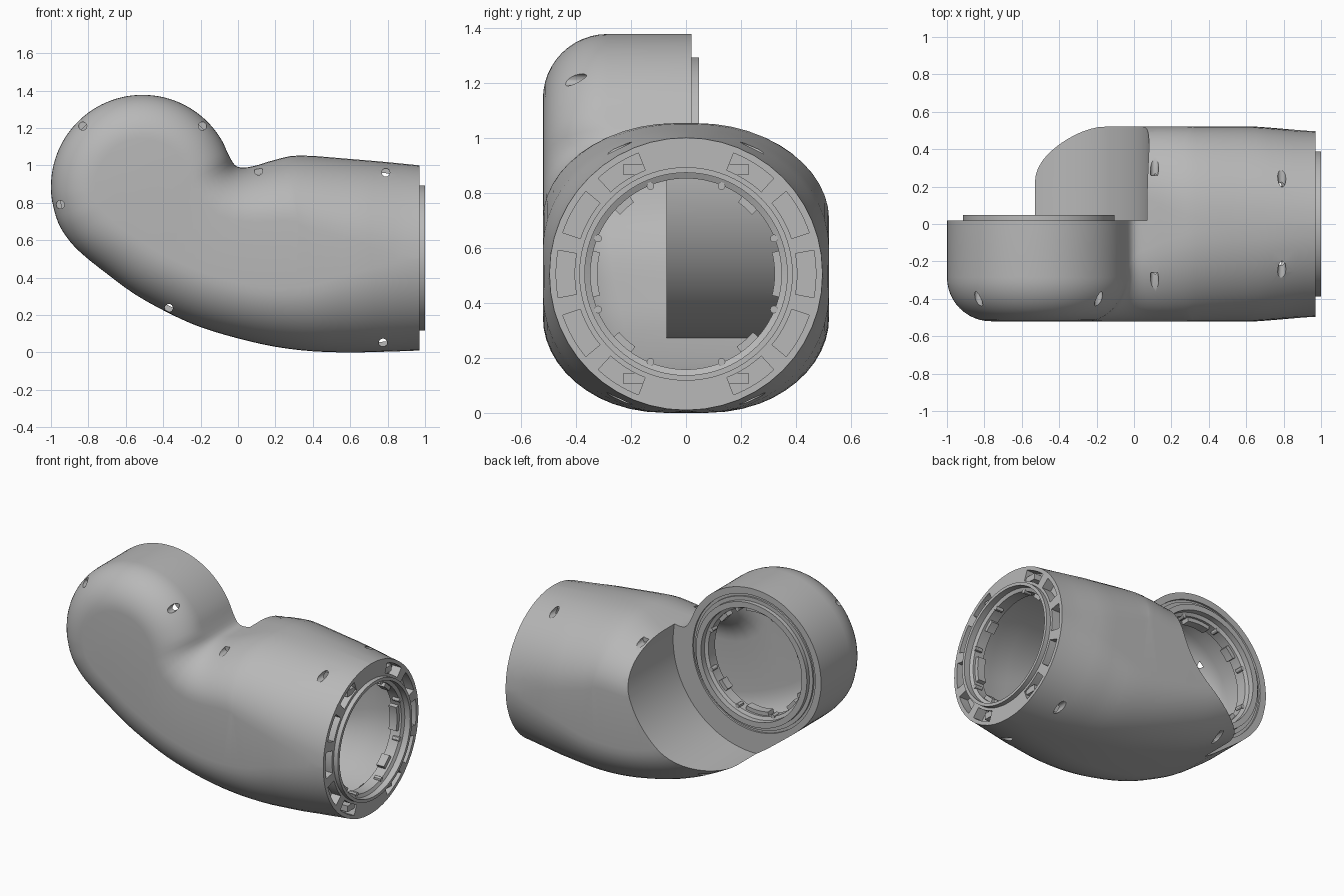
import bpy, bmesh, math
from mathutils import Vector, Matrix

if "Cube" in bpy.data.objects:
    bpy.data.objects.remove(bpy.data.objects["Cube"])

grey = bpy.data.materials.new("mid_grey")
grey.diffuse_color = (0.48, 0.48, 0.48, 1)
grey.use_nodes = True
grey.node_tree.nodes["Principled BSDF"].inputs["Base Color"].default_value = grey.diffuse_color

HEAD = (-0.51, 0.887)          # head axis (x, z)
# local z points outward at each coupling
END_M = Matrix(((0, 0, 1, 0.97), (1, 0, 0, 0), (0, 1, 0, 0.505), (0, 0, 0, 1)))
HEAD_M = Matrix(((0, 1, 0, HEAD[0]), (0, 0, 1, 0.02), (1, 0, 0, HEAD[1]), (0, 0, 0, 1)))


def finish(name, bm, matrix=None):
    if matrix:
        bm.transform(matrix)
    bmesh.ops.recalc_face_normals(bm, faces=bm.faces)
    if bm.calc_volume(signed=True) < 0:
        bmesh.ops.reverse_faces(bm, faces=bm.faces)
    me = bpy.data.meshes.new(name)
    bm.to_mesh(me)
    bm.free()
    me.materials.append(grey)
    ob = bpy.data.objects.new(name, me)
    bpy.context.collection.objects.link(ob)
    return ob


def cut(target, cutter):
    """Subtract the cutter, trying the manifold solver before the exact one."""
    bpy.context.view_layer.objects.active = target
    for solver in ('MANIFOLD', 'EXACT'):
        before = len(target.data.vertices)
        mod = target.modifiers.new("cut", 'BOOLEAN')
        mod.operation, mod.solver, mod.object = 'DIFFERENCE', solver, cutter
        try:
            bpy.ops.object.modifier_apply(modifier=mod.name)
        except RuntimeError:
            target.modifiers.clear()
        if len(target.data.vertices) != before:
            break
    bpy.data.objects.remove(cutter, do_unlink=True)


def sector(bm, r0, r1, z0, z1, mid, half, n=8):
    """Solid ring sector, angles in degrees."""
    pts = []
    for r, order in ((r0, range(n + 1)), (r1, range(n, -1, -1))):
        for i in order:
            a = math.radians(mid - half + 2 * half * i / n)
            pts.append((r * math.cos(a), r * math.sin(a)))
    lo = [bm.verts.new((x, y, z0)) for x, y in pts]
    hi = [bm.verts.new((x, y, z1)) for x, y in pts]
    bm.faces.new(lo)
    bm.faces.new(hi)
    for i in range(len(pts)):
        j = (i + 1) % len(pts)
        bm.faces.new((lo[i], lo[j], hi[j], hi[i]))


def lathe(bm, profile, n=96):
    """Closed (r, z) profile turned around local z."""
    rings = [[bm.verts.new((r * math.cos(2 * math.pi * i / n), r * math.sin(2 * math.pi * i / n), z))
              for i in range(n)] for r, z in profile]
    for k, a in enumerate(rings):
        b = rings[(k + 1) % len(rings)]
        for i in range(n):
            j = (i + 1) % n
            bm.faces.new((a[i], a[j], b[j], b[i]))


def disc(name, r, z0, z1, matrix, n=128):
    bm = bmesh.new()
    bmesh.ops.create_cone(bm, cap_ends=True, segments=n, radius1=r, radius2=r, depth=z1 - z0,
                          matrix=Matrix.Translation((0, 0, (z0 + z1) / 2)))
    return finish(name, bm, matrix)


# Side silhouette: x, z, edge rounding in y, edge rounding inward
ctrl = [(0.97, 1.0, 0.494, 0.49), (0.8, 1.017, 0.5, 0.46), (0.6, 1.034, 0.5, 0.42), (0.33, 1.053, 0.48, 0.37),
        (0.2, 1.03, 0.44, 0.34), (0.1, 1.0, 0.4, 0.31), (0.03, 0.988, 0.37, 0.29), (-0.015, 1.0, 0.32, 0.27)]
for d in range(20, 191, 10):
    ctrl.append((HEAD[0] + 0.49 * math.cos(math.radians(d)),
                 HEAD[1] + 0.49 * math.sin(math.radians(d)), 0.235, 0.235))
ctrl += [(-0.96, 0.69, 0.235, 0.235), (-0.9, 0.595, 0.24, 0.24), (-0.82, 0.515, 0.25, 0.24),
         (-0.7, 0.42, 0.27, 0.25), (-0.55, 0.31, 0.29, 0.26), (-0.37, 0.21, 0.31, 0.27),
         (-0.2, 0.135, 0.33, 0.28), (0, 0.075, 0.35, 0.29), (0.2, 0.03, 0.38, 0.32),
         (0.4, 0.006, 0.41, 0.36), (0.6, 0.0, 0.45, 0.42), (0.8, 0.004, 0.48, 0.46), (0.97, 0.01, 0.494, 0.49)]
C = [Vector(c) for c in ctrl]
outline = []
for i in range(len(C) - 1):
    p0, p1, p2, p3 = C[max(i - 1, 0)], C[i], C[i + 1], C[min(i + 2, len(C) - 1)]
    for k in range(3):
        t = k / 3
        outline.append(0.5 * (2 * p1 + (p2 - p0) * t + (2 * p0 - 5 * p1 + 4 * p2 - p3) * t * t
                              + (3 * p1 - p0 - 3 * p2 + p3) * t ** 3))
outline.append(C[-1])


def elbow(name, wall, n=12):
    """Silhouette layered through y with rounded edges, inset by the wall."""
    N = len(outline)
    bm = bmesh.new()
    rings = []
    steps = [(-1, k) for k in range(n, -1, -1)] + [(1, k) for k in range(n + 1)]
    for side, k in steps:
        a = math.pi / 2 * k / n
        ring = []
        for i, p in enumerate(outline):
            x, z, ry, rz = p
            tan = outline[min(i + 1, N - 1)] - outline[max(i - 1, 0)]
            nx, nz = Vector((-tan[1], tan[0])).normalized()
            if i in (0, N - 1):
                nx, nz = 0, (-1 if i == 0 else 1)
            h = 0.52 - 0.024 * max(0, (x - 0.68) / 0.29)
            h, ry, rz = h - wall, ry - wall, rz - wall
            d = wall + rz * (1 - math.cos(a))
            ring.append(bm.verts.new((x + nx * d, side * (max(h - ry, 0.001) + ry * math.sin(a)), z + nz * d)))
        rings.append(ring)
    for a, b in zip(rings, rings[1:]):
        for i in range(N - 1):
            bm.faces.new((a[i], a[i + 1], b[i + 1], b[i]))
        bm.faces.new((a[0], b[0], b[-1], a[-1]))          # end face strip
    for r in (rings[0], rings[-1]):                       # flat sides, paired top to bottom
        for i in range(N // 2):
            quad = [r[i], r[i + 1], r[N - 2 - i], r[N - 1 - i]]
            bm.faces.new(list(dict.fromkeys(quad)))
    return finish(name, bm)


# Outer shell with the back of the head cleared by a cylinder
shell = elbow("elbow_shell", 0)
cut(shell, disc("clearance", 0.59, 0, 0.7, HEAD_M))

# Hollow inside, leaving the head flange, curved wall and end plate
cavity = elbow("cavity", 0.03)
cut(cavity, disc("wall_keep", 0.62, -0.09, 0.7, HEAD_M))
cut(cavity, disc("plate_keep", 0.9, -0.09, 0.3, END_M))
cut(shell, cavity)

# Bores of both couplings
cut(shell, disc("end_bore", 0.375, -0.14, 0.1, END_M))
cut(shell, disc("head_bore", 0.375, -0.14, 0.1, HEAD_M))

# Ten pockets in the end face
bm = bmesh.new()
for base in (0, 180):
    for off in (-58, -29, 0, 29, 58):
        sector(bm, 0.405, 0.472, -0.065, 0.05, base + off, 10.5)
cut(shell, finish("pockets", bm, END_M))

# Shallow groove around the head flange
bm = bmesh.new()
lathe(bm, [(0.43, -0.012), (0.447, -0.012), (0.447, 0.02), (0.43, 0.02)], 128)
cut(shell, finish("groove", bm, HEAD_M))

# Screw holes: x, z, floor depth in y
bm = bmesh.new()
holes = [(-0.83, 1.21, 0.36), (-0.19, 1.21, 0.36), (-0.95, 0.79, 0.36), (0.11, 0.97, 0.26),
         (0.79, 0.962, 0.18), (-0.37, 0.237, 0.27), (0.775, 0.052, 0.18)]
for x, z, floor in holes:
    for side in (-1, 1):
        if side == 1 and math.hypot(x - HEAD[0], z - HEAD[1]) < 0.6:
            continue
        m = Matrix.Translation((x, side * (floor + 0.6) / 2, z)) @ Matrix.Rotation(math.pi / 2, 4, 'X')
        bmesh.ops.create_cone(bm, cap_ends=True, segments=16, radius1=0.022, radius2=0.022,
                              depth=0.6 - floor, matrix=m)
cut(shell, finish("screw_holes", bm))
parts = [shell]

# Coupling rings with inner lugs and small screw bosses
for name, M, r_out, top in (("end_coupling_ring", END_M, 0.388, 0.03), ("head_coupling_ring", HEAD_M, 0.405, 0.027)):
    bm = bmesh.new()
    lathe(bm, [(0.38, -0.09), (0.38, 0.0), (r_out, 0.0), (r_out, top), (0.368, top),
               (0.368, -0.01), (0.347, -0.02), (0.347, -0.09)])
    for mid, half in ((0, 14), (180, 14), (48, 6), (132, 6), (-48, 7), (-132, 7)):
        sector(bm, 0.322, 0.35, -0.09, -0.035, mid, half)
    for ang in (22, 68, 112, 158, -22, -68, -112, -158):
        a = math.radians(ang)
        bmesh.ops.create_cone(bm, cap_ends=True, segments=12, radius1=0.014, radius2=0.014, depth=0.05,
                              matrix=Matrix.Translation((0.345 * math.cos(a), 0.345 * math.sin(a), -0.035)))
    parts.append(finish(name, bm, M))

# Small clips sitting in the upper and lower pockets
bm = bmesh.new()
for sy in (-1, 1):
    for sz in (-1, 1):
        bmesh.ops.create_cube(bm, size=1, matrix=Matrix.Translation((sy * 0.185, sz * 0.38, -0.04))
                              @ Matrix.Diagonal((0.085, 0.04, 0.06, 1)))
parts.append(finish("pocket_clips", bm, END_M))

# Smooth shading with crisp edges
bpy.ops.object.select_all(action='DESELECT')
for ob in parts:
    ob.select_set(True)
bpy.context.view_layer.objects.active = shell
bpy.ops.object.shade_smooth_by_angle(angle=math.radians(30))
